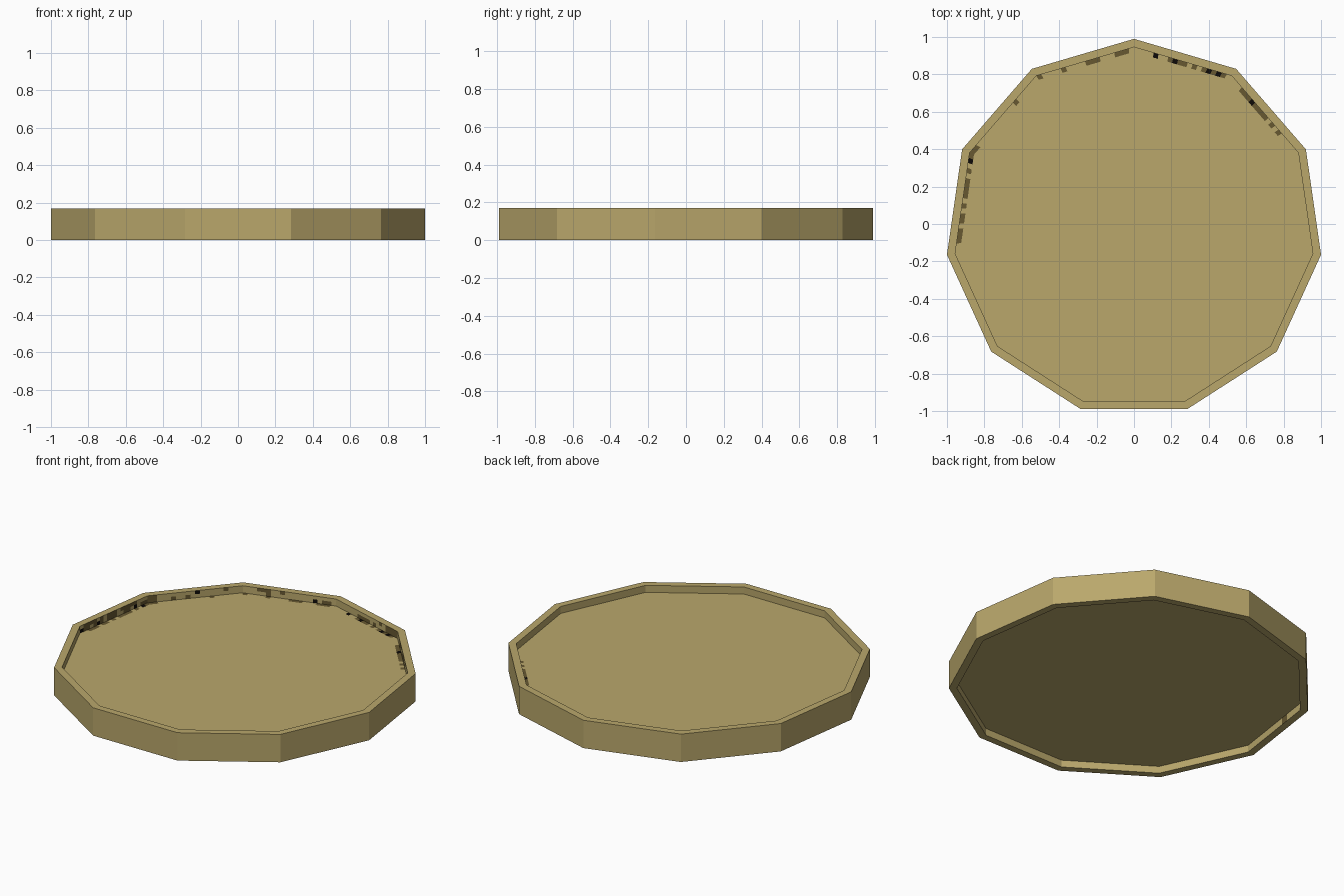
import bpy, bmesh, math, random

if "Cube" in bpy.data.objects:
    bpy.data.objects.remove(bpy.data.objects["Cube"])

SIDES, CUTS = 11, 20      # cuts per side let the grime patches follow the wall
HEIGHT = 0.17
R_OUT, R_IN = 1.0103, 0.966
CY = -0.0205              # centres the odd-sided outline on y = 0
FLOOR_TOP, FLOOR_BOTTOM = 0.127, 0.043
COUNT = SIDES * CUTS
random.seed(4)


def material(name, colour):
    m = bpy.data.materials.new(name)
    m.diffuse_color = (*colour, 1)
    m.use_nodes = True
    m.node_tree.nodes["Principled BSDF"].inputs["Base Color"].default_value = m.diffuse_color
    return m


materials = [material("dull brass", (0.488, 0.388, 0.148)),
             material("dark brown grime", (0.135, 0.098, 0.031)),
             material("black grime", (0.004, 0.003, 0.002))]

# Grime along the inner wall: start angle, end angle, wall cover, floor cover
GRIME = [(31, 53, 0.75, 0.8), (58, 84, 0.5, 0.6), (92, 122, 0.3, 0.4),
         (126, 148, 0.15, 0.15), (152, 189, 0.75, 0.45)]


def ring(bm, r, z):
    """A straight-sided loop with a corner pointing to the back (+y)."""
    corners = [(-r * math.sin(i * math.tau / SIDES), r * math.cos(i * math.tau / SIDES))
               for i in range(SIDES)]
    verts = []
    for k in range(COUNT):
        (ax, ay), (bx, by) = corners[k // CUTS], corners[(k // CUTS + 1) % SIDES]
        t = (k % CUTS) / CUTS
        verts.append(bm.verts.new((ax + (bx - ax) * t, CY + ay + (by - ay) * t, z)))
    return verts


def grime_index(face, zone):
    """Pick clean, brown or black from the angle around the tray."""
    c = face.calc_center_median()
    angle = math.degrees(math.atan2(c.y - CY, c.x)) % 360
    for start, end, wall, floor in GRIME:
        if start < angle < end:
            cover = {"wall": wall, "floor": floor, "under": wall * 0.4}[zone]
            if random.random() < cover:
                return 2 if random.random() < 0.06 else 1
    return 0


# Tray: floor edge, inner wall, rim, outer wall, lower rim, lower wall, underside
profile = [(R_IN - 0.025, FLOOR_TOP, None), (R_IN, FLOOR_TOP, "floor"),
           (R_IN, 0.149, "wall"), (R_IN, HEIGHT, "wall"), (R_OUT, HEIGHT, None),
           (R_OUT, 0, None), (R_IN, 0, None), (R_IN, FLOOR_BOTTOM, "under")]
bm = bmesh.new()
loops = [ring(bm, r, z) for r, z, _ in profile]
for a, b, (_, _, zone) in zip(loops, loops[1:], profile[1:]):
    for i in range(COUNT):
        j = (i + 1) % COUNT
        face = bm.faces.new((a[i], b[i], b[j], a[j]))
        if zone:
            face.material_index = grime_index(face, zone)
bm.faces.new(loops[0])
bm.faces.new(loops[-1][::-1])
bmesh.ops.recalc_face_normals(bm, faces=bm.faces)

mesh = bpy.data.meshes.new("round_tray")
bm.to_mesh(mesh)
bm.free()
for m in materials:
    mesh.materials.append(m)
bpy.context.collection.objects.link(bpy.data.objects.new("round_tray", mesh))
